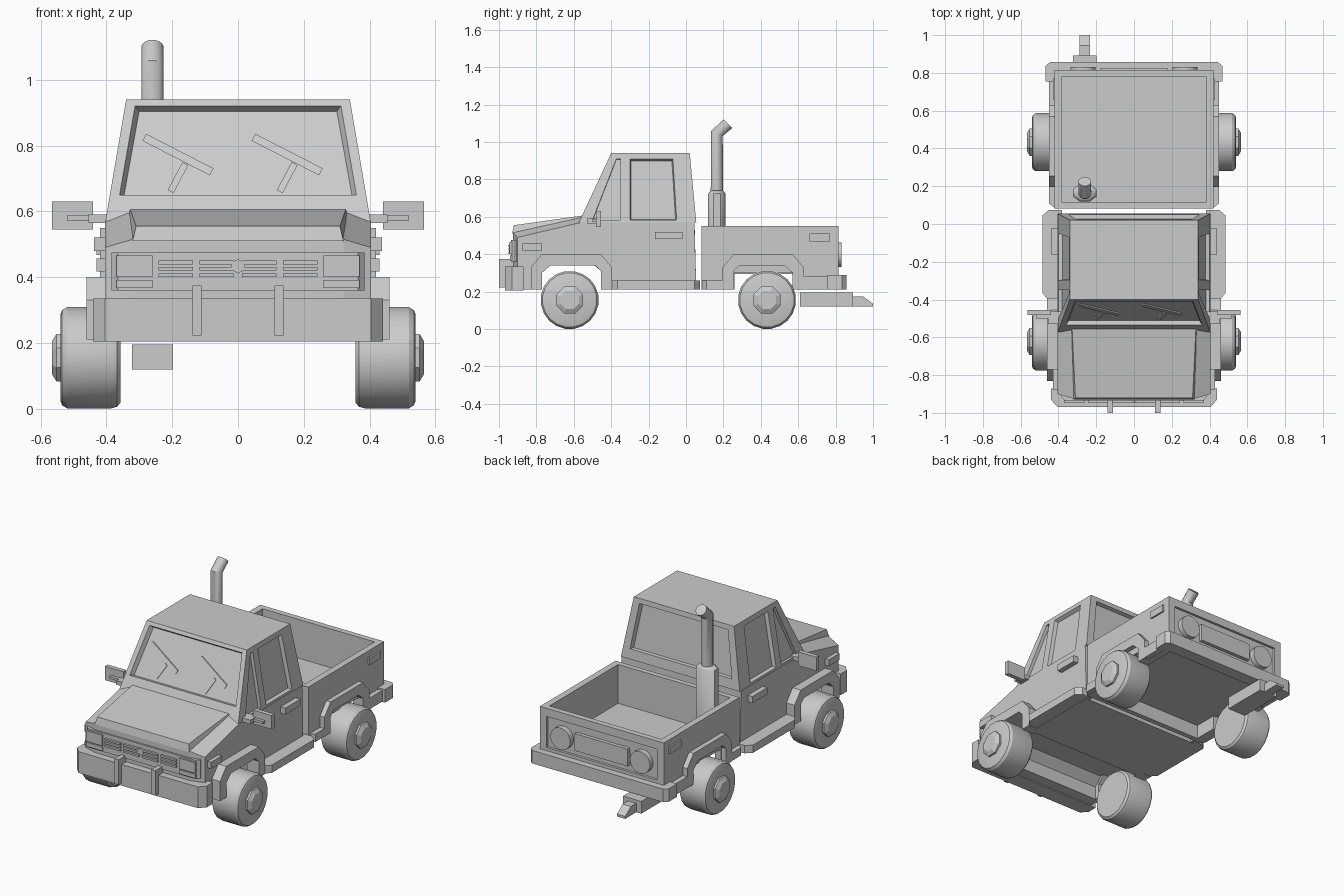
import bpy, bmesh, math
from mathutils import Vector

if "Cube" in bpy.data.objects:
    bpy.data.objects.remove(bpy.data.objects["Cube"])


def loft(name, loops):
    """Skin a list of equal-length 3D loops and cap both ends."""
    bm = bmesh.new()
    rings = [[bm.verts.new(p) for p in lp] for lp in loops]
    n = len(loops[0])
    for a, b in zip(rings, rings[1:]):
        for i in range(n):
            j = (i + 1) % n
            bm.faces.new((a[i], a[j], b[j], b[i]))
    bm.faces.new(rings[0])
    bm.faces.new(rings[-1])
    bmesh.ops.recalc_face_normals(bm, faces=bm.faces)
    me = bpy.data.meshes.new(name)
    bm.to_mesh(me)
    bm.free()
    ob = bpy.data.objects.new(name, me)
    bpy.context.collection.objects.link(ob)
    return ob


def side_prism(name, pts, x0, x1):
    """Extrude a (y, z) profile along x."""
    return loft(name, [[(x, y, z) for y, z in pts] for x in (x0, x1)])


def plan_prism(name, pts, z0, z1):
    """Extrude an (x, y) plan along z."""
    return loft(name, [[(x, y, z) for x, y in pts] for z in (z0, z1)])


def box(name, x0, x1, y0, y1, z0, z1):
    return side_prism(name, [(y0, z0), (y1, z0), (y1, z1), (y0, z1)], x0, x1)


def tube(name, rings, n, sx=1.0, smooth=True):
    """Skin rings given as (centre, axis, radius); sx stretches them sideways."""
    loops = []
    for c, ax, r in rings:
        ax = Vector(ax).normalized()
        u = Vector((0, 1, 0)) if abs(ax.x) > .9 else Vector((1, 0, 0))
        v = ax.cross(u)
        loops.append([Vector(c) + u * sx * r * math.cos(t) + v * r * math.sin(t)
                      for t in [2 * math.pi * (i + .5) / n for i in range(n)]])
    ob = loft(name, loops)
    if smooth:
        bpy.ops.object.select_all(action='DESELECT')
        ob.select_set(True)
        bpy.context.view_layer.objects.active = ob
        bpy.ops.object.shade_smooth_by_angle(angle=math.radians(46 if n < 10 else 32))
    return ob


def recess(ob, pts, depth, inset=.0):
    """Sink a panel outlined on a face of ob, its walls tapering by inset."""
    p = [Vector(q) for q in pts]
    mid = sum(p, Vector()) / len(p)
    n = (p[1] - p[0]).cross(p[2] - p[0]).normalized() * depth
    centre = sum((v.co for v in ob.data.vertices), Vector()) / len(ob.data.vertices)
    if n.dot(mid - centre) < 0:
        n = -n
    grow = [(q - mid).normalized() * inset for q in p]
    cut = loft("recess_cutter", [[q - n - g for q, g in zip(p, grow)], [q + n + g for q, g in zip(p, grow)]])
    cut.hide_render = True
    m = ob.modifiers.new("recess", 'BOOLEAN')
    m.operation, m.solver, m.object = 'DIFFERENCE', 'EXACT', cut
    bpy.context.view_layer.objects.active = ob
    bpy.ops.object.modifier_apply(modifier=m.name)
    bpy.data.objects.remove(cut)


# lower body: four cross-sections give sloped fenders and angled nose corners
def body_loop(x, fy, fz, rz):
    pts = [(fy, .21), (fy, fz), (-.56, rz), (.045, rz), (.055, .21), (-.44, .21),
           (-.455, .31), (-.49, .34), (-.75, .34), (-.80, .29), (-.80, .21)]
    return [(x, y, z) for y, z in pts]


loft("cab_lower_body", [body_loop(-.405, -.90, .49, .57), body_loop(-.32, -.925, .515, .60),
                        body_loop(.32, -.925, .515, .60), body_loop(.405, -.90, .49, .57)])

# raised hood
loft("hood", [[(-.31, -.92, .555), (.31, -.92, .555), (.328, -.55, .607), (-.328, -.55, .607)],
              [(-.32, -.93, .51), (.32, -.93, .51), (.34, -.54, .57), (-.34, -.54, .57)]])

# cab top with sunken windows
cab = loft("cab_top", [[(-.403, -.573, .57), (.403, -.573, .57), (.403, .055, .57), (-.403, .055, .57)],
                       [(-.34, -.40, .94), (.34, -.40, .94), (.34, .02, .94), (-.34, .02, .94)]])
wind_y = lambda z: -.573 + (z - .57) * .173 / .37
side_x = lambda z: .403 - (z - .57) * .063 / .37
back_y = lambda z: .055 - (z - .57) * .035 / .37
recess(cab, [(x, wind_y(z), z) for x, z in [(-.36, .65), (.36, .65), (.313, .92), (-.313, .92)]], .025, .014)
recess(cab, [(x, back_y(z), z) for x, z in [(-.345, .63), (.345, .63), (.30, .91), (-.30, .91)]], .022, .01)
for s in (1, -1):
    recess(cab, [(s * side_x(z), y, z) for y, z in [(-.30, .582), (-.05, .582), (-.07, .91), (-.30, .91)]],
           .022, .01)
    recess(cab, [(s * side_x(z), y, z) for y, z in [(-.50, .582), (-.35, .582), (-.35, .91), (-.372, .91)]], .02)


# wipers lying almost flush on the windscreen
def wiper(name, a, b, w):
    d = (Vector((b[0], 0, b[1])) - Vector((a[0], 0, a[1]))).normalized()
    ox, oz = -d.z * w, d.x * w
    q = [(a[0] + ox, a[1] + oz), (b[0] + ox, b[1] + oz), (b[0] - ox, b[1] - oz), (a[0] - ox, a[1] - oz)]
    loft(name, [[(x, wind_y(z) + o, z) for x, z in q] for o in (.021, .035)])


for dx in (0, .332):
    wiper("wiper_blade", (-.285 + dx, .825), (-.08 + dx, .72), .012)
    wiper("wiper_arm", (-.16 + dx, .745), (-.205 + dx, .66), .010)

# cargo bed: floor, front wall, tailgate
box("bed_floor", -.40, .40, .09, .80, .295, .312)
box("bed_front_wall", -.42, .42, .083, .115, .21, .55)
gate = box("tailgate", -.42, .42, .78, .815, .21, .55)
recess(gate, [(.375, .815, .31), (-.375, .815, .31), (-.375, .815, .50), (.375, .815, .50)], .015)
box("tailgate_plate", -.18, .18, .79, .822, .345, .45)
bed_side = [(.083, .21), (.26, .21), (.26, .30), (.61, .30), (.61, .21),
            (.815, .21), (.815, .55), (.083, .55)]
flare = [(.06, 0), (.06, .10), (.09, .13), (.33, .13), (.375, .09), (.375, 0),
         (.435, 0), (.435, .12), (.375, .19), (.06, .19), (0, .12), (0, 0)]

for s in (1, -1):
    side_prism("bed_side", bed_side, s * .38, s * .42)
    # wheel arch flares
    side_prism("rear_arch_flare", [(.195 + y, .21 + z) for y, z in flare], s * .38, s * .45)
    side_prism("front_arch_flare", [(-.395 - y, .21 + z) for y, z in flare], s * .38, s * .46)
    # running boards and sills
    plan_prism("running_board", [(s * .38, -.40), (s * .455, -.40), (s * .485, -.365), (s * .485, .045),
                                 (s * .45, .075), (s * .38, .075)], .212, .26)
    plan_prism("bed_sill", [(s * .38, .085), (s * .42, .085), (s * .45, .11), (s * .45, .2),
                            (s * .38, .2)], .212, .26)
    box("rear_sill", s * .38, s * .45, .62, .78, .212, .28)
    # door handle and marker lamps
    box("door_handle", s * .39, s * .437, -.165, -.02, .48, .52)
    box("front_marker_lamp", s * .39, s * .43, -.875, -.77, .417, .457)
    box("bed_marker_lamp", s * .40, s * .43, .66, .77, .467, .51)
    # mirror
    box("mirror_head", s * .44, s * .565, -.482, -.455, .545, .63)
    box("mirror_arm", s * .385, s * .455, -.53, -.462, .565, .59)
    box("mirror_bracket", s * .43, s * .52, -.50, -.475, .572, .587)
    # head and tail lights
    box("headlight", s * .26, s * .37, -.945, -.91, .40, .465)
    box("turn_signal", s * .26, s * .37, -.942, -.91, .367, .392)
    tube("tail_light", [((s * .27, .79, .397), (0, 1, 0), .068), ((s * .27, .832, .397), (0, 1, 0), .068)], 16)
    # grille slats
    for x0, x1 in ((.012, .117), (.137, .242)):
        for z in (.400, .4195, .439):
            box("grille_slat", s * x0, s * x1, -.948, -.92, z, z + .011)
    box("bumper_guard", s * .111, s * .139, -1.0, -.90, .222, .375)
    # wheels
    for wy, nm in ((-.622, "front"), (.433, "rear")):
        tube(nm + "_wheel", [((s * x, wy, .155), (1, 0, 0), r) for x, r in
                             [(.357, .138), (.368, .151), (.385, .1555), (.52, .1555), (.535, .146), (.54, .132)]], 20)
        tube(nm + "_hub", [((s * x, wy, .155), (1, 0, 0), r) for x, r in
                           [(.53, .078), (.552, .078), (.566, .053)]], 8, smooth=False)

# nose panel behind lamps and slats
plan_prism("grille_panel", [(-.385, -.88), (-.385, -.915), (-.365, -.935), (.365, -.935),
                            (.385, -.915), (.385, -.88)], .36, .475)
tube("grille_boss", [((0, -.92, .433), (0, 1, 0), .022), ((0, -.947, .433), (0, 1, 0), .022)], 6, smooth=False)

# bumpers
plan_prism("front_bumper", [(-.44, -.87), (-.44, -.93), (-.405, -.968), (.405, -.968),
                            (.44, -.93), (.44, -.87)], .205, .335)
plan_prism("rear_bumper", [(-.468, .755), (-.468, .835), (-.445, .857), (.445, .857),
                           (.468, .835), (.468, .755), (.42, .755), (.42, .80), (-.42, .80), (-.42, .755)],
           .21, .29)

# exhaust stack in the bed
tube("stack_base", [((-.26, .165, z), (0, 0, 1), r) for z, r in [(.30, .05), (.725, .05), (.74, .036)]], 8, sx=1.35)
tube("stack_pipe", [((-.26, .165, .72), (0, 0, 1), .034), ((-.26, .165, 1.045), (0, .38, .92), .035),
                    ((-.26, .225, 1.098), (0, .70, .71), .034)], 12)

# tow hitch under the tail
box("hitch_beam", -.322, -.198, .61, .893, .12, .195)
side_prism("hitch_tongue", [(.88, .12), (1.0, .12), (1.0, .135), (.945, .175), (.88, .175)], -.288, -.232)
